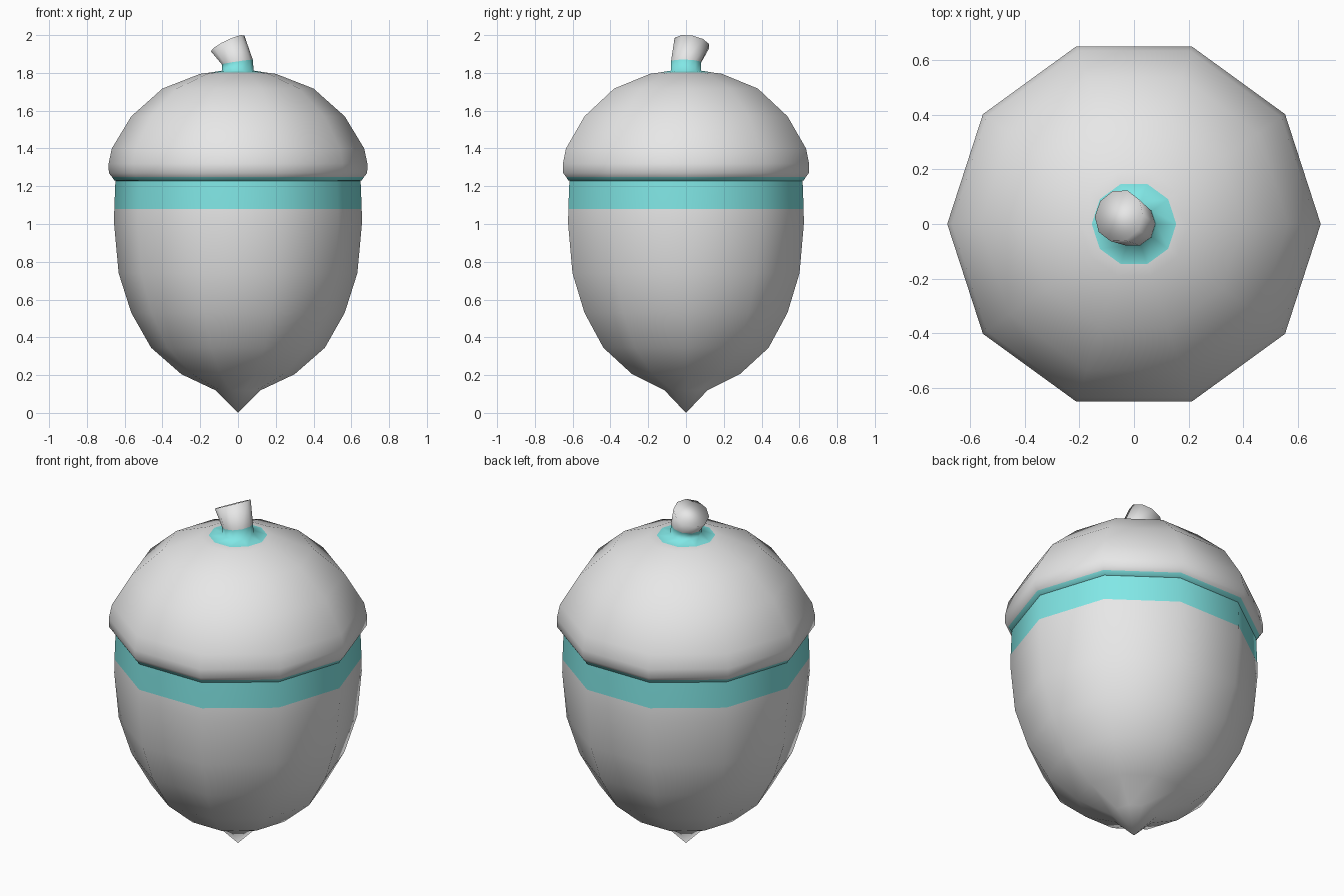
import bpy, bmesh
from math import cos, sin, tau
from mathutils import Vector

cube = bpy.data.objects.get("Cube")
if cube:
    bpy.data.objects.remove(cube)

SIDES = 10
UP = Vector((0, 0, 1))


def material(name, rgb):
    mat = bpy.data.materials.new(name)
    mat.use_nodes = True
    mat.diffuse_color = (*rgb, 1)
    mat.node_tree.nodes["Principled BSDF"].inputs["Base Color"].default_value = (*rgb, 1)
    return mat


GREY = material("light grey", (0.8, 0.8, 0.8))
TEAL = material("teal", (0.22, 0.8, 0.79))


def upright(profile):
    """Turn (radius, height) points into level rings."""
    return [(r, Vector((0, 0, z)), UP) for r, z in profile]


def skin_rings(name, rings, teal_bands, cap_top=False):
    """Join rings from bottom to top; the bands listed are teal."""
    bm = bmesh.new()
    loops = []
    for radius, centre, normal in rings:
        if radius == 0:
            loops.append([bm.verts.new(centre)] * SIDES)
            continue
        turn = UP.rotation_difference(normal)
        loops.append([
            bm.verts.new(centre + turn @ Vector((radius * cos(tau * i / SIDES),
                                                 radius * sin(tau * i / SIDES), 0)))
            for i in range(SIDES)])
    for band, (low, high) in enumerate(zip(loops, loops[1:])):
        for i in range(SIDES):
            j = (i + 1) % SIDES
            corners = dict.fromkeys((low[i], low[j], high[j], high[i]))
            face = bm.faces.new(list(corners))
            face.material_index = int(band in teal_bands)
    if cap_top:
        bm.faces.new(loops[-1])
    for face in bm.faces:
        face.smooth = True
    mesh = bpy.data.meshes.new(name)
    bm.to_mesh(mesh)
    bm.free()
    mesh.materials.append(GREY)
    mesh.materials.append(TEAL)
    obj = bpy.data.objects.new(name, mesh)
    bpy.context.collection.objects.link(obj)
    return obj


# Nut with pointed tip and teal band, tucked up inside the cap
nut = [(0, 0), (0.12, 0.12), (0.30, 0.205), (0.46, 0.345), (0.565, 0.53),
       (0.632, 0.74), (0.656, 1.0), (0.655, 1.08), (0.648, 1.255)]
skin_rings("nut", upright(nut), {7})

# Domed cap with a rolled lip
cap = [(0.645, 1.228), (0.655, 1.23), (0.668, 1.25), (0.684, 1.27), (0.685, 1.32),
       (0.668, 1.40), (0.565, 1.57), (0.40, 1.717), (0.20, 1.795), (0.155, 1.801)]
skin_rings("cap", upright(cap), {0, 1})

# Flared stem, leaning left and back
stem = upright([(0.155, 1.801), (0.083, 1.812)])
stem.append((0.083, Vector((-0.004, 0, 1.858)), Vector((-0.15, 0.03, 1))))
stem.append((0.098, Vector((-0.055, 0.03, 1.956)), Vector((-0.48, 0.2, 1))))
skin_rings("stem", stem, {0, 1}, cap_top=True)
